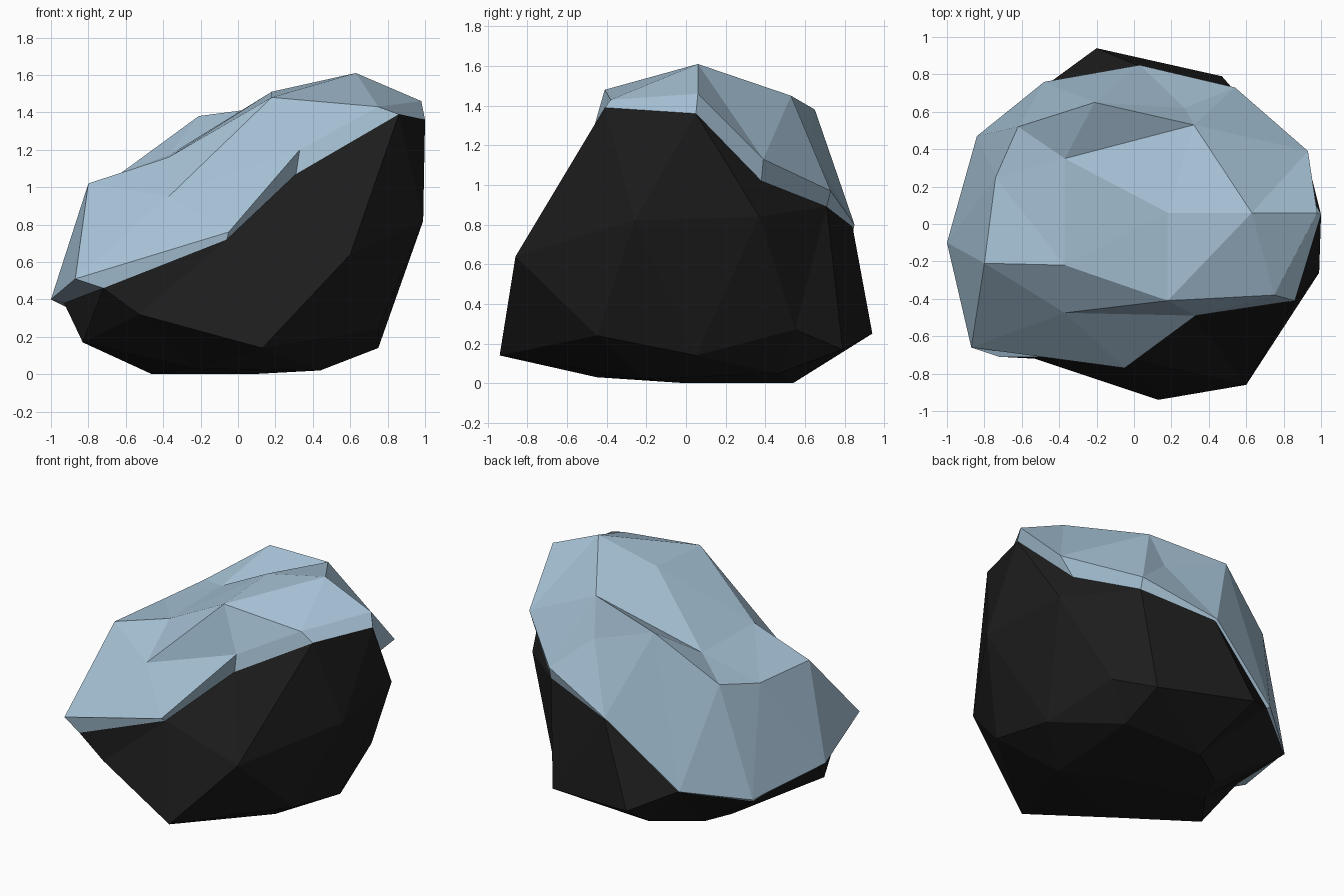
import bpy
import bmesh
from mathutils import Vector
from mathutils.geometry import delaunay_2d_cdt

default_cube = bpy.data.objects.get("Cube")
if default_cube:
    bpy.data.objects.remove(default_cube, do_unlink=True)


def make_material(name, rgb):
    material = bpy.data.materials.new(name)
    material.use_nodes = True
    color = (*rgb, 1)
    material.diffuse_color = color
    material.node_tree.nodes["Principled BSDF"].inputs["Base Color"].default_value = color
    return material


def make_object(name, bm, material):
    """Turn a bmesh into a flat-shaded object with one material."""
    bmesh.ops.recalc_face_normals(bm, faces=bm.faces[:])
    mesh = bpy.data.meshes.new(name)
    bm.to_mesh(mesh)
    bm.free()
    mesh.materials.append(material)
    obj = bpy.data.objects.new(name, mesh)
    bpy.context.scene.collection.objects.link(obj)
    return obj


def wrap_points(points, center):
    """Join points into a closed skin, triangulated around a center."""
    bm = bmesh.new()
    target = {}
    for point in points:
        vert = bm.verts.new((Vector(point) - center).normalized())
        target[vert] = Vector(point)
    bmesh.ops.convex_hull(bm, input=bm.verts[:])
    for vert, position in target.items():
        vert.co = position
    return bm


def drape_points(points, rim, creases):
    """Triangulate points seen from above, keeping the rim and crease edges."""
    names = list(points)
    chains = [rim + rim[0]] + creases
    edges = [(names.index(a), names.index(b))
             for chain in chains for a, b in zip(chain, chain[1:])]
    flat = [Vector(points[name][:2]) for name in names]
    _, _, faces, origin, _, _ = delaunay_2d_cdt(flat, edges, [], 1, 1e-5)
    bm = bmesh.new()
    verts = {name: bm.verts.new(points[name]) for name in names}
    for face in faces:
        sources = [origin[i] for i in face]
        if all(sources):
            bm.faces.new([verts[names[s[0]]] for s in sources])
    return bm, [verts[name] for name in rim]


# Snow cap: upper rim, going round from the low front corner
rim_points = {
    "A": (-.87, -.66, .51), "B": (-.05, -.77, .76), "C": (.33, -.49, 1.2),
    "D": (.75, -.38, 1.43), "G": (.98, .06, 1.46), "H": (.93, .39, 1.13),
    "V": (.54, .73, .97), "U": (.03, .85, .8), "T": (-.48, .76, .39),
    "S": (-.84, .47, .32), "R": (-1, -.1, .4),
}

# Snow cap: ridges, hollow and peak inside the rim
crest_points = {
    "E": (.18, -.41, 1.48), "F": (.63, .06, 1.61), "I": (.32, .53, 1.45),
    "J": (-.21, .65, 1.38), "K": (-.62, .52, 1.08), "L": (-.37, .35, 1.17),
    "M": (.18, .06, 1.51), "N": (-.37, -.22, 1.16), "O": (-.8, -.21, 1.02),
    "P": (-.37, -.475, .95), "Q": (-.74, .25, 1.02), "W": (.27, .62, 1.2),
}

# Line where the cap meets the rock, matching the rim order
seam_points = [
    (-.72, -.71, .46), (-.06, -.71, .72), (.31, -.48, 1.07),
    (.86, -.41, 1.39), (1, .05, 1.36), (.82, .38, 1.02),
    (.54, .71, .89), (.04, .84, .79), (-.46, .75, .38),
    (-.84, .47, .31), (-.93, -.1, .38),
]

# Rock body below the seam, plus one core point hidden under the cap
body_points = [
    (.13, -.94, .14), (.6, -.86, .64), (.75, .05, .14), (.99, -.26, .82),
    (-.2, .94, .25), (.47, .79, .17), (.64, .55, .27), (.92, .37, .84),
    (.75, -.45, .24), (-.53, -.72, .32), (-.83, -.33, .17),
    (.44, -.22, .02), (-.23, -.45, .03), (-.46, .15, 0), (-.09, .54, 0),
    (-.38, .34, 0), (.46, .47, .05), (.07, 0, 0), (.1, .05, 1.1),
]

snow = make_material("pale blue snow", (.39, .55, .68))
stone = make_material("black stone", (.012, .012, .012))

# Rock
rock_mesh = wrap_points(body_points + seam_points, Vector((0, 0, .6)))
make_object("rock", rock_mesh, stone)

# Snow cap with a thin skirt down to the seam
creases = ["AONE", "PE", "PCE", "QKLIF", "LM", "NMF", "MEF", "MI", "KJI", "JL", "OQ", "ED"]
cap_mesh, rim_verts = drape_points(rim_points | crest_points, "".join(rim_points), creases)
seam_verts = [cap_mesh.verts.new(point) for point in seam_points]
for i in range(len(rim_verts)):
    cap_mesh.faces.new((rim_verts[i - 1], seam_verts[i - 1], seam_verts[i], rim_verts[i]))
make_object("snow_cap", cap_mesh, snow)
